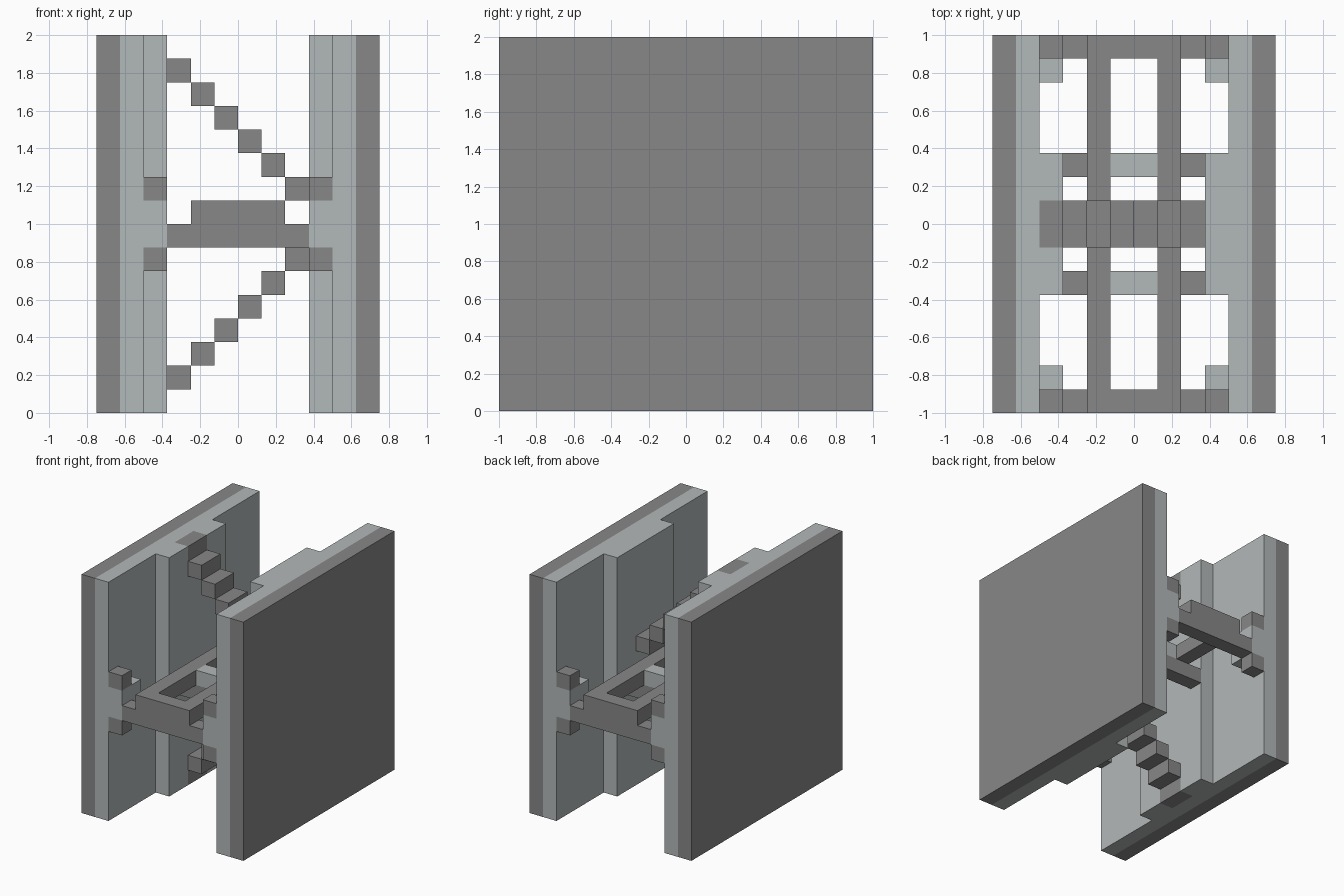
import bpy
import bmesh
from mathutils import Matrix, Vector

U = 0.125  # one grid block

cube = bpy.data.objects.get("Cube")
if cube:
    bpy.data.objects.remove(cube, do_unlink=True)


def make_material(name, color):
    mat = bpy.data.materials.new(name)
    mat.use_nodes = True
    mat.diffuse_color = color
    mat.node_tree.nodes["Principled BSDF"].inputs["Base Color"].default_value = color
    return mat


DARK = make_material("dark grey", (0.245, 0.245, 0.245, 1))
LIGHT = make_material("light grey", (0.45, 0.48, 0.48, 1))


def block(name, mat, x, y, z):
    """Box between block-unit ranges on each axis."""
    lo, hi = (Vector(c) * U for c in zip(x, y, z))
    bm = bmesh.new()
    bmesh.ops.create_cube(bm, size=1, matrix=Matrix.Translation((lo + hi) / 2)
                          @ Matrix.Diagonal((*(hi - lo), 1)))
    mesh = bpy.data.meshes.new(name)
    bm.to_mesh(mesh)
    bm.free()
    mesh.materials.append(mat)
    obj = bpy.data.objects.new(name, mesh)
    bpy.context.collection.objects.link(obj)


def span(side, a, b):
    """Range a..b mirrored to the given side of the centre."""
    return tuple(sorted((side * a, side * b)))


FULL_Y, FULL_Z = (-8, 8), (0, 16)

# Side walls with their edge brackets
for side, label in ((-1, "right"), (1, "left")):
    inner = span(side, 3, 4)
    block(label + "_outer_panel", DARK, span(side, 5, 6), FULL_Y, FULL_Z)
    block(label + "_inner_panel", LIGHT, span(side, 4, 5), FULL_Y, FULL_Z)
    for end, place in ((-1, "front"), (1, "back")):
        name = f"{label}_{place}_bracket"
        block(name, LIGHT, inner, span(end, 6, 8), (7, 9))
        for z, part in ((6, "_lower_cap"), (9, "_upper_cap")):
            block(name + part, DARK, inner, span(end, 7, 8), (z, z + 1))

# Raised ribs; the right one holds the dark ends of the stairs
block("left_rib", LIGHT, (3, 4), (-3, 3), FULL_Z)
block("right_rib", LIGHT, (-4, -3), (-3, 3), (1, 15))
for z in (0, 15):
    block("right_rib_dark_insert", DARK, (-4, -3), (-1, 1), (z, z + 1))
    for end in (-1, 1):
        block("right_rib_end", LIGHT, (-4, -3), span(end, 1, 3), (z, z + 1))

# Diagonal stairs climbing and falling between the walls
for i in range(6):
    x = (i - 3, i - 2)
    block("lower_stair_step", DARK, x, (-1, 1), (1 + i, 2 + i))
    block("upper_stair_step", DARK, x, (-1, 1), (14 - i, 15 - i))

# Central frame: two rails, end beams and cross beams
for side in (-1, 1):
    block("frame_rail", DARK, span(side, 1, 2), FULL_Y, (8, 9))
for end in (-1, 1):
    block("end_beam", DARK, (-3, 3), span(end, 7, 8), (7, 8))
    block("end_beam_top", DARK, (-1, 1), span(end, 7, 8), (8, 9))
    block("cross_beam", DARK, (-3, 3), span(end, 2, 3), (7, 8))
    block("cross_beam_light_top", LIGHT, (-1, 1), span(end, 2, 3), (8, 9))
